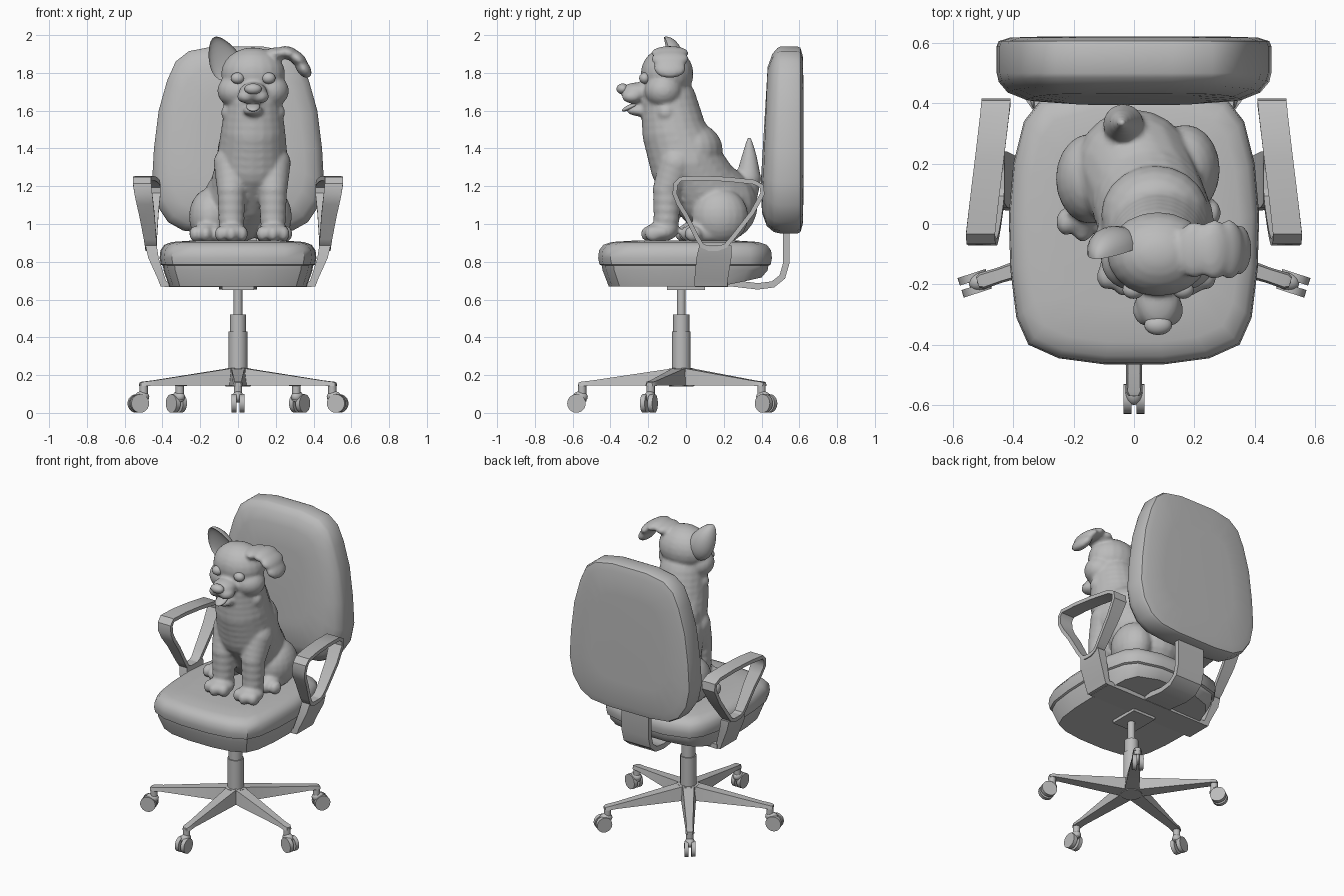
import bpy, bmesh
from math import radians
from mathutils import Matrix, Vector

cube = bpy.data.objects.get("Cube")
if cube:
    bpy.data.objects.remove(cube, do_unlink=True)

GREY = (0.5, 0.5, 0.5, 1)
mat = bpy.data.materials.new("plain grey")
mat.use_nodes = True
mat.diffuse_color = GREY
mat.node_tree.nodes["Principled BSDF"].inputs["Base Color"].default_value = GREY

# One unit ball, reused for every rounded volume
ball = bmesh.new()
bmesh.ops.create_uvsphere(ball, u_segments=20, v_segments=12, radius=1)
ball.verts.index_update()
BALL_VERTS = [v.co.copy() for v in ball.verts]
BALL_FACES = [[v.index for v in f.verts] for f in ball.faces]
ball.free()


def finish(name, bm, angle=35):
    """Turn a bmesh into a named object, smooth except at edges sharper than angle."""
    bmesh.ops.recalc_face_normals(bm, faces=bm.faces)
    bm.normal_update()
    for f in bm.faces:
        f.smooth = True
    for e in bm.edges:
        e.smooth = e.calc_face_angle(0) < radians(angle)
    me = bpy.data.meshes.new(name)
    bm.to_mesh(me)
    bm.free()
    me.materials.append(mat)
    ob = bpy.data.objects.new(name, me)
    bpy.context.collection.objects.link(ob)
    return ob


def loft(bm, rings, closed=False):
    """Skin a row of equal rings; cap the ends unless it closes on itself."""
    rows = [[bm.verts.new(p) for p in r] for r in rings]
    n = len(rows[0])
    pairs = list(zip(rows, rows[1:])) + ([(rows[-1], rows[0])] if closed else [])
    for a, b in pairs:
        for i in range(n):
            bm.faces.new((a[i], a[(i + 1) % n], b[(i + 1) % n], b[i]))
    if not closed:
        bm.faces.new(rows[0])
        bm.faces.new(rows[-1])


def cylinder(bm, p, q, r, sides=24):
    p, q = Vector(p), Vector(q)
    rot = (q - p).to_track_quat('Z', 'Y').to_matrix().to_4x4()
    bmesh.ops.create_cone(bm, cap_ends=True, segments=sides, radius1=r, radius2=r,
                          depth=(q - p).length, matrix=Matrix.Translation((p + q) / 2) @ rot)


def blob(bm, c, size, rot=Matrix()):
    m = Matrix.Translation(c) @ rot @ Matrix.Diagonal((*size, 1))
    verts = [bm.verts.new(m @ co) for co in BALL_VERTS]
    for f in BALL_FACES:
        bm.faces.new([verts[i] for i in f])
    return verts


def chain(bm, pts, steps=4):
    """Row of overlapping balls through (x, y, z, radius) points."""
    for a, b in zip(pts, pts[1:]):
        for i in range(steps):
            v = Vector(a).lerp(Vector(b), i / steps)
            blob(bm, v[:3], [v[3]] * 3)
    blob(bm, pts[-1][:3], [pts[-1][3]] * 3)


def mirrored(half):
    return half + [(-x, y) for x, y in reversed(half)]


def strip(path, half, thick, centre, closed=False):
    """Flat band along a (y, z) path; half and centre set its x extent."""
    rings, n = [], len(path)
    for i, (y, z) in enumerate(path):
        a = path[(i - 1) % n if closed else max(i - 1, 0)]
        b = path[(i + 1) % n if closed else min(i + 1, n - 1)]
        t = Vector((b[0] - a[0], b[1] - a[1])).normalized() * thick
        c, h = centre(y, z), half(z)
        rings.append([(c + sx * h, y - s * t.y, z + s * t.x)
                      for sx, s in ((-1, -1), (1, -1), (1, 1), (-1, 1))])
    return rings


# Seat cushion and the tapered shell below it
seat = mirrored([(0.1, -0.465), (0.25, -0.445), (0.35, -0.4), (0.39, -0.31), (0.41, -0.15),
                 (0.415, 0.03), (0.4, 0.2), (0.365, 0.34), (0.31, 0.41), (0.15, 0.455)])
bm = bmesh.new()
loft(bm, [[(x * s, y * s, z) for x, y in seat] for s, z in
          [(0.94, 0.775), (0.985, 0.785), (1, 0.82), (0.99, 0.86), (0.94, 0.89), (0.84, 0.905), (0.6, 0.912)]])
finish("seat_cushion", bm, 40)
bm = bmesh.new()
loft(bm, [[(x * s, y * s, z + max(0, y - 0.22) * k) for x, y in seat] for s, z, k in
          [(0.88, 0.67, 0.2), (0.95, 0.755, 0), (0.96, 0.785, 0)]])
finish("seat_shell", bm)

# Backrest: padded front, rim, nearly flat rear
back = mirrored([(0.13, 1.94), (0.26, 1.915), (0.33, 1.86), (0.375, 1.76), (0.42, 1.6), (0.445, 1.4),
                 (0.455, 1.22), (0.43, 1.1), (0.37, 1.01), (0.29, 0.965), (0.15, 0.95)])
bm = bmesh.new()
loft(bm, [[(x * s, y + lean * (z - 1.2), 1.445 + (z - 1.445) * s) for x, z in back] for s, y, lean in
          [(0.5, 0.402, 0.03), (0.78, 0.41, 0.03), (0.92, 0.435, 0.03), (0.985, 0.47, 0.02),
           (1, 0.5, 0), (1, 0.59, 0), (0.985, 0.606, 0), (0.9, 0.618, 0), (0.6, 0.622, 0)]])
finish("backrest", bm, 40)

# Bent flat bar that carries the backrest
path = [(0.1, 0.69), (0.25, 0.685), (0.38, 0.67), (0.46, 0.68), (0.51, 0.72), (0.53, 0.79), (0.53, 1.0)]
bm = bmesh.new()
loft(bm, strip(path, lambda z: 0.1, 0.017, lambda y, z: 0))
finish("back_support", bm)

# Armrests: closed flat loop on a leaning foot
loop = [(-0.06, 1.16), (-0.055, 1.21), (-0.03, 1.238), (0.08, 1.243), (0.22, 1.237), (0.36, 1.222),
        (0.4, 1.2), (0.405, 1.16), (0.35, 1.06), (0.245, 0.925), (0.21, 0.885), (0.17, 0.87),
        (0.12, 0.87), (0.085, 0.885), (0.06, 0.925), (0.0, 1.045), (-0.04, 1.11)]
for side, label in ((1, "left"), (-1, "right")):
    bm = bmesh.new()
    loft(bm, strip(loop, lambda z: 0.03 + 0.018 * min(1, (z - 0.87) / 0.3), 0.012,
                   lambda y, z: 0.46 + (0.05 - 0.12 * (y + 0.04)) * (z - 0.87) / 0.37, True), True)
    loft(bm, [[(x0, y0, z), (x1, y0, z), (x1, y1, z), (x0, y1, z)] for x0, x1, y0, y1, z in
              [(0.37, 0.41, 0.045, 0.22, 0.67), (0.385, 0.425, 0.045, 0.222, 0.71),
               (0.42, 0.475, 0.055, 0.24, 0.82), (0.43, 0.49, 0.07, 0.24, 0.885)]])
    bmesh.ops.scale(bm, vec=(side, 1, 1), verts=bm.verts)
    finish(label + "_armrest", bm)

# Cross bar and mounting plate under the seat
bm = bmesh.new()
for c, size in (((0, 0.135, 0.682), (0.78, 0.175, 0.03)), ((0, 0, 0.665), (0.17, 0.2, 0.03))):
    bmesh.ops.create_cube(bm, size=1, matrix=Matrix.Translation(c) @ Matrix.Diagonal((*size, 1)))
finish("cross_bar", bm)

# Gas column
PY = -0.025
bm = bmesh.new()
for z0, z1, r in ((0.15, 0.43, 0.05), (0.43, 0.52, 0.043), (0.52, 0.67, 0.023), (0.14, 0.235, 0.065)):
    cylinder(bm, (0, PY, z0), (0, PY, z1), r)
finish("column", bm)

# Five star legs with twin-wheel casters
for k in range(5):
    place = Matrix.Translation((0, PY, 0)) @ Matrix.Rotation(radians(72 * k - 90), 4, 'Z')
    bm = bmesh.new()
    loft(bm, [[(r, -w, z0), (r, w, z0), (r, w * 0.75, z1), (r, -w * 0.75, z1)] for r, w, z0, z1 in
              [(0.0, 0.05, 0.14, 0.245), (0.07, 0.045, 0.145, 0.232), (0.47, 0.026, 0.145, 0.172),
               (0.53, 0.028, 0.142, 0.165), (0.545, 0.018, 0.142, 0.16)]])
    bm.transform(place)
    finish("base_leg_%d" % (k + 1), bm)
    bm = bmesh.new()
    cylinder(bm, (0.525, 0, 0.06), (0.525, 0, 0.15), 0.022, 16)
    blob(bm, (0.535, 0, 0.085), (0.04, 0.03, 0.03))
    for s in (-1, 1):
        cylinder(bm, (0.555, s * 0.008, 0.05), (0.555, s * 0.034, 0.05), 0.049)
    bm.transform(place)
    finish("caster_%d" % (k + 1), bm)

# Puppy body: overlapping volumes fused and smoothed
CX = 0.08
bm = bmesh.new()
chain(bm, [(CX, -0.09, 1.64, 0.15), (CX, -0.06, 1.48, 0.172), (0.075, 0.0, 1.32, 0.192),
           (0.04, 0.1, 1.18, 0.19), (0.0, 0.185, 1.1, 0.195)])
blob(bm, (0.07, 0.03, 1.39), (0.18, 0.165, 0.15))
# chest ruff, falling to a point
for w, y, z in ((0.12, -0.165, 1.5), (0.1, -0.14, 1.4), (0.07, -0.13, 1.32)):
    for s in (-1, 1):
        chain(bm, [(CX + s * w, y + 0.06, z + 0.09, 0.05), (CX, y, z - 0.02, 0.055)])
# legs, paws and toes
for x, hx, hy in ((-0.035, -0.17, 0.0), (0.185, 0.2, 0.03)):
    chain(bm, [(x, -0.05, 1.32, 0.095), (x, -0.1, 1.18, 0.077), (x, -0.105, 0.98, 0.068)])
    blob(bm, (x + 0.005, -0.14, 0.955), (0.083, 0.09, 0.05))
    blob(bm, (hx * 0.85, hy + 0.15, 1.04), (0.115, 0.15, 0.15))
    chain(bm, [(hx, hy + 0.16, 0.955, 0.05), (hx, hy + 0.02, 0.955, 0.055)])
    for px, py in ((x, -0.195), (hx, hy - 0.015)):
        for dx in (-0.055, 0, 0.055):
            blob(bm, (px + dx, py + abs(dx) * 0.4, 0.948), (0.033, 0.045, 0.042))
# tail
chain(bm, [(-0.03, 0.31, 1.1, 0.06), (-0.035, 0.33, 1.24, 0.068), (-0.04, 0.335, 1.35, 0.042),
           (-0.04, 0.335, 1.45, 0.014)], 6)
# head, cheeks, muzzle and jaw
blob(bm, (CX, -0.1, 1.795), (0.17, 0.14, 0.14))
for s in (-1, 1):
    blob(bm, (CX + s * 0.085, -0.12, 1.705), (0.105, 0.1, 0.09))
    blob(bm, (CX + s * 0.035, -0.285, 1.675), (0.05, 0.055, 0.036))
blob(bm, (CX, -0.25, 1.7), (0.075, 0.1, 0.05))
blob(bm, (CX, -0.24, 1.6), (0.052, 0.075, 0.03))
# folded ear
for x, z, h, r in ((0.2, 1.9, 0.095, 0), (0.265, 1.905, 0.1, 15), (0.315, 1.875, 0.1, 40), (0.345, 1.825, 0.085, 55)):
    blob(bm, (x, -0.085, z), (0.06, h, 0.035), Matrix.Rotation(radians(r), 4, 'Y'))
dog = finish("puppy_body", bm, 180)
fuse = dog.modifiers.new("fuse", 'REMESH')
fuse.mode, fuse.voxel_size, fuse.use_smooth_shade = 'VOXEL', 0.011, True
soft = dog.modifiers.new("soften", 'SMOOTH')
soft.factor, soft.iterations = 0.5, 4

# Upright cupped ear: a tapered ball with its front pushed in
bm = bmesh.new()
for v in blob(bm, (0, 0, 0), (1, 1, 1)):
    v.co.x *= 1 - 0.3 * v.co.z
    if v.co.y < 0:
        v.co.y *= -0.35
bm.transform(Matrix.Translation((-0.075, -0.085, 1.875)) @ Matrix.Rotation(radians(-24), 4, 'Y')
             @ Matrix.Rotation(radians(14), 4, 'X') @ Matrix.Diagonal((0.082, 0.075, 0.128, 1)))
finish("upright_ear", bm, 60)

# Face details
for name, c, size, tilt in (("left_eye", (CX + 0.082, -0.218, 1.772), (0.036, 0.03, 0.03), 0),
                            ("right_eye", (CX - 0.082, -0.218, 1.772), (0.036, 0.03, 0.03), 0),
                            ("nose", (CX, -0.335, 1.715), (0.046, 0.033, 0.029), 0),
                            ("tongue", (CX, -0.29, 1.622), (0.036, 0.055, 0.014), 25)):
    bm = bmesh.new()
    blob(bm, c, size, Matrix.Rotation(radians(tilt), 4, 'X'))
    finish(name, bm, 180)
